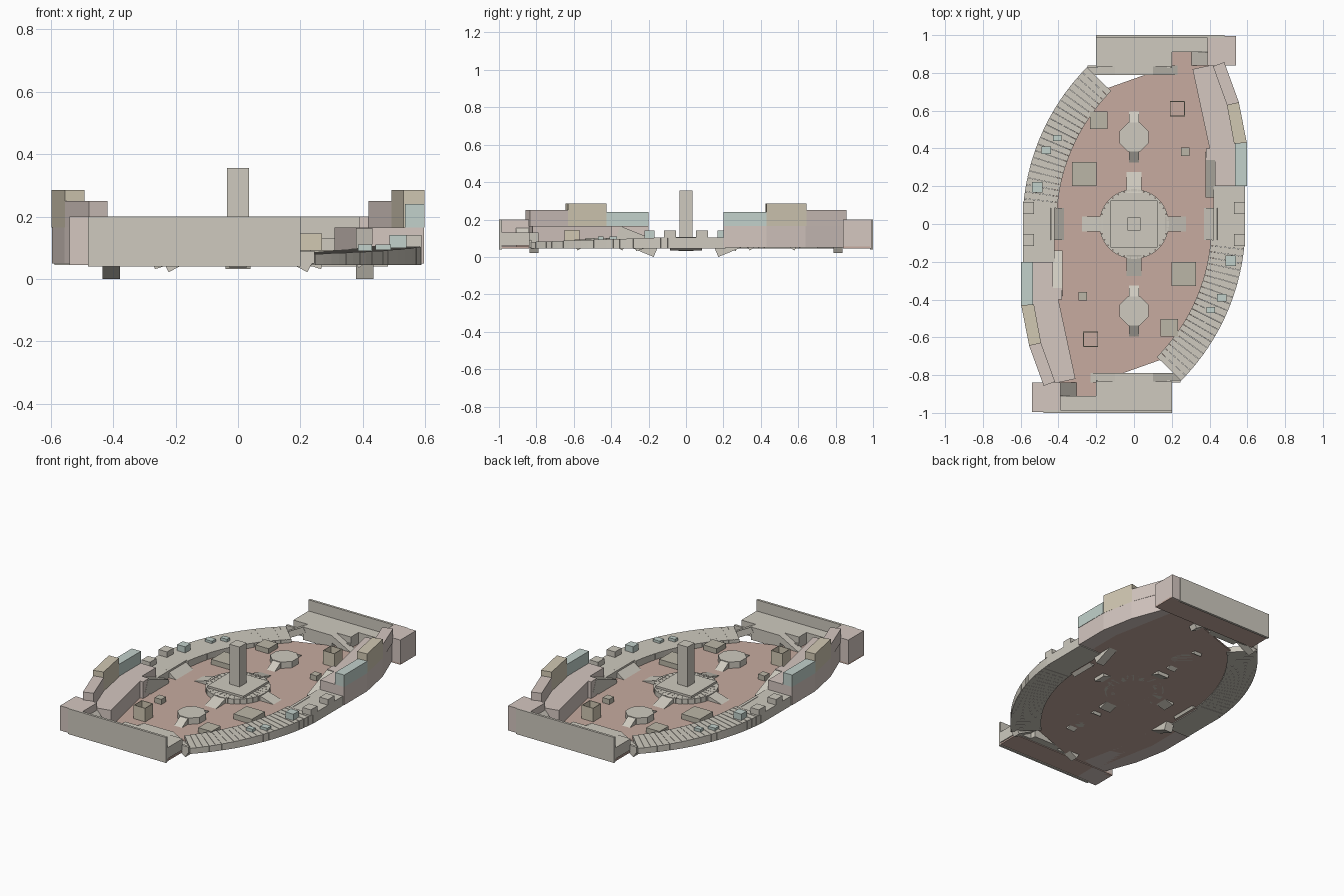
import bpy, bmesh
from math import cos, sin, pi, radians
from mathutils import Vector

if "Cube" in bpy.data.objects:
    bpy.data.objects.remove(bpy.data.objects["Cube"])


def material(name, r, g, b):
    m = bpy.data.materials.new(name)
    m.diffuse_color = (r, g, b, 1)
    m.use_nodes = True
    m.node_tree.nodes["Principled BSDF"].inputs["Base Color"].default_value = m.diffuse_color
    return m


STONE = material("stone", .62, .59, .52)
PINK = material("pink_stone", .66, .57, .53)
TEAL = material("teal_stone", .54, .64, .60)
SAND = material("sand_stone", .64, .58, .45)
OLIVE = material("olive_stone", .50, .47, .39)
CLAY = material("clay", .57, .41, .35)


def finish(name, bm, mat, twin=True):
    """Turn bm into an object, plus a copy turned 180 degrees about z."""
    bmesh.ops.recalc_face_normals(bm, faces=bm.faces)
    me = bpy.data.meshes.new(name)
    bm.to_mesh(me)
    bm.free()
    me.materials.append(mat)
    for i in range(2 if twin else 1):
        ob = bpy.data.objects.new(name if i == 0 else name + "_opposite", me)
        ob.rotation_euler.z = pi * i
        bpy.context.collection.objects.link(ob)


def add_prism(bm, pts, z0, z1):
    base = [bm.verts.new((x, y, z0)) for x, y in pts]
    face = bm.faces.new(base)
    out = bmesh.ops.extrude_face_region(bm, geom=[face])
    for v in out["geom"]:
        if isinstance(v, bmesh.types.BMVert):
            v.co.z = z1
    if not face.is_valid or not any(f for f in bm.faces if set(f.verts) == set(base)):
        bm.faces.new(base)


def prism(name, pts, z0, z1, mat=STONE, twin=True):
    bm = bmesh.new()
    add_prism(bm, pts, z0, z1)
    finish(name, bm, mat, twin)


def rect(x0, x1, y0, y1):
    return [(x0, y0), (x1, y0), (x1, y1), (x0, y1)]


def box(name, x0, x1, y0, y1, z0, z1, mat=STONE, twin=True):
    prism(name, rect(x0, x1, y0, y1), z0, z1, mat, twin)


def ramp(name, high, low, width, thick, mat=STONE, twin=True):
    """Tilted slab whose top runs from high to low."""
    high, low = Vector(high), Vector(low)
    d = (low - high).normalized()
    side = d.cross(Vector((0, 0, 1))).normalized()
    down = -side.cross(d) * thick
    bm = bmesh.new()
    vs = [[bm.verts.new(p + side * s * width / 2 + o) for s in (-1, 1)]
          for o in (Vector(), down) for p in (high, low)]
    (a, b), (c, e), (f, g), (h, i) = vs
    for q in ((a, b, e, c), (f, g, i, h), (a, b, g, f), (c, e, i, h), (a, c, h, f), (b, e, i, g)):
        bm.faces.new(q)
    finish(name, bm, mat, twin)


def polar(r, a, cx=0, cy=0):
    return (cx + r * cos(a), cy + r * sin(a))


FZ = .06  # floor height

# Arena floor
half = [polar(1.03, radians(-44 + 39 * i / 12), -.59) for i in range(13)]
half += [(.5, .2), (.5, .43), (.42, .84), (.31, .84), (.31, .91), (.2, .91), (.2, .84)]
prism("floor", half + [(-x, -y) for x, y in half], FZ - .01, FZ, CLAY, False)
box("end_underfloor", -.2, .54, .84, .985, .045, .055, CLAY)

# Curved walkway made of slightly rising segments
bm = bmesh.new()
N = 22
for i in range(N):
    a0 = radians(-44.7 + 40 * i / N)
    a1 = radians(-44.7 + 40 * (i + .97) / N)
    add_prism(bm, [polar(1.0, a0, -.59), polar(1.18, a0, -.59),
                   polar(1.18, a1, -.59), polar(1.0, a1, -.59)],
              .045, .08 + .025 * i / N)
finish("curved_walkway", bm, STONE)

# Side deck, its ramp and the ramp to the upper walkway
box("side_deck", .42, .588, -.095, .21, .045, .105)
ramp("deck_ramp", (.44, 0, .107), (.37, 0, FZ), .17, .03)
ramp("upper_ramp", (.407, .35, .165), (.407, .14, .08), .056, .0863)

# Deck crenels and cover blocks
for y in (-.085, .085):
    box("crenel", .53, .588, y - .032, y + .032, .10, .14)
box("teal_cover", .485, .54, -.222, -.168, .09, .14, TEAL)
box("low_cover", .385, .43, -.47, -.44, .085, .11, TEAL)
box("low_cover_outer", .44, .49, -.41, -.37, .085, .11, TEAL)

# Raised walkway and its stepped parapet
prism("upper_walkway", [(.43, .2), (.596, .2), (.596, .43), (.556, .64), (.475, .855),
                        (.31, .82), (.40, .40), (.38, .40), (.38, .34), (.43, .34)],
      .05, .165, PINK)
prism("teal_parapet", [(.535, .2), (.598, .2), (.598, .43), (.535, .43)], .165, .24, TEAL)
prism("sand_parapet", [(.53, .425), (.597, .43), (.555, .645), (.492, .63)], .165, .285, SAND)
prism("pink_parapet", [(.492, .63), (.555, .645), (.478, .857), (.418, .835)], .165, .25, PINK)

# End platform with notch, back wall and corner tower
prism("end_platform", [(-.2, .835), (.2, .835), (.2, .91), (.395, .91), (.395, .985), (-.2, .985)],
      .06, .13)
box("end_wall", -.2, .48, .985, 1.0, .04, .2)
box("corner_tower", .39, .54, .84, .995, .045, .2, PINK)
ramp("notch_ramp", (.395, .875, .16), (.305, .875, FZ), .07, .02)

# Landing in front of the platform with a ramp on either side
box("end_landing", -.1, .1, .79, .84, .05, .13)
box("end_curb", -.245, .2, .825, .84, .05, .09)
for s in (-1, 1):
    ramp("landing_ramp", (s * .1, .813, .13), (s * .24, .813, .055), .05, .038)

# Central round dais: slatted rim, square plinth, pillar, four ramps
bm = bmesh.new()
for i in range(32):
    a0, a1 = (i - .46) * pi / 16, (i + .46) * pi / 16
    add_prism(bm, [polar(.12, a0), polar(.185, a0), polar(.185, a1), polar(.12, a1)], .05, .092)
finish("dais_rim", bm, STONE, False)
prism("dais_core", [polar(.175, i * pi / 16) for i in range(32)], .05, .09, STONE, False)
box("dais_plinth", -.125, .125, -.125, .125, .08, .105, STONE, False)
box("pillar", -.035, .035, -.035, .035, .1, .355, STONE, False)
ramp("dais_ramp_x", (.165, 0, .094), (.275, 0, FZ), .08, .03)
ramp("dais_ramp_y", (0, .165, .094), (0, .275, FZ), .08, .03)

# Small octagonal daises
prism("small_dais", [polar(.083, (i + .5) * pi / 4, 0, .46) for i in range(8)], .05, .1)
for s in (-1, 1):
    ramp("small_dais_ramp", (0, .46 + s * .07, .1), (0, .46 + s * .135, FZ), .055, .03)

# Low slabs and blocks on the floor
for x, y, w in ((-.187, .55, .046), (-.263, .265, .064), (.272, .383, .023)):
    box("floor_block", x - w, x + w, y - w, y + w, .055, .092, OLIVE)

# Open-topped crates
bm = bmesh.new()
cx, cy, w, t = .23, .61, .04, .004
for r in (rect(cx - w, cx + w, cy - w, cy - w + t), rect(cx - w, cx + w, cy + w - t, cy + w),
          rect(cx - w, cx - w + t, cy - w + t, cy + w - t),
          rect(cx + w - t, cx + w, cy - w + t, cy + w - t)):
    add_prism(bm, r, FZ, .145)
finish("open_crate", bm, SAND)
